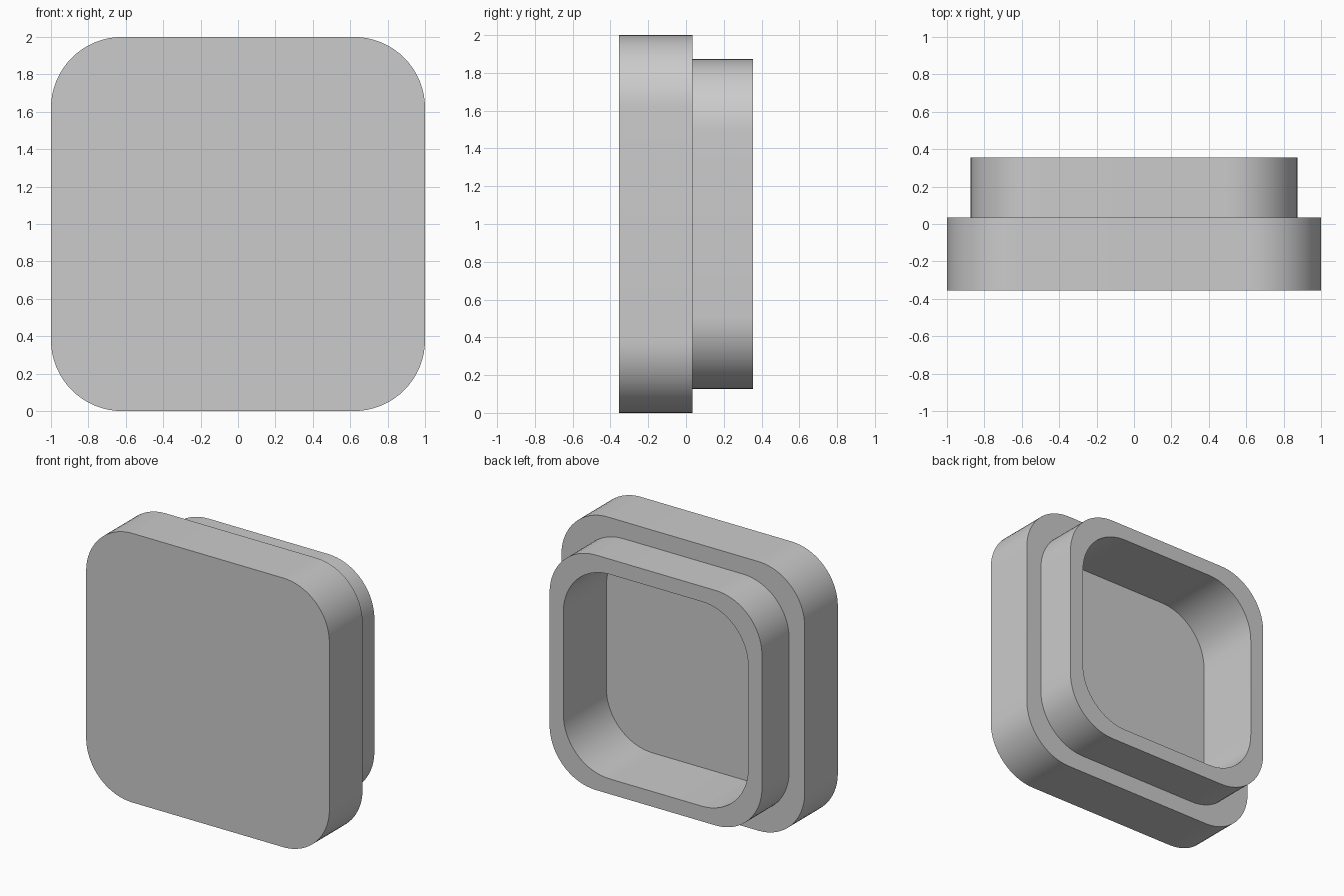
import bpy, bmesh, math

# Remove the default cube
cube = bpy.data.objects.get("Cube")
if cube:
    bpy.data.objects.remove(cube, do_unlink=True)

# Single plain grey
grey = bpy.data.materials.new("light_grey")
grey.use_nodes = True
colour = (0.6, 0.6, 0.6, 1)
grey.diffuse_color = colour
grey.node_tree.nodes["Principled BSDF"].inputs["Base Color"].default_value = colour

RADIUS = 0.38    # every outline shares the same corner radius
STEPS = 16       # segments per rounded corner


def rounded_square(bm, half, y):
    """Ring of vertices: a rounded square facing along y, centred at z = 1."""
    c = half - RADIUS
    ring = []
    for quarter, (sx, sz) in enumerate([(1, 1), (-1, 1), (-1, -1), (1, -1)]):
        for i in range(STEPS + 1):
            a = (quarter + i / STEPS) * math.pi / 2
            ring.append(bm.verts.new((sx * c + RADIUS * math.cos(a), y,
                                      1 + sz * c + RADIUS * math.sin(a))))
    return ring


# Half width and depth of each outline, from the front face to the recess floor
FRONT, STEP, BACK, FLOOR = -0.355, 0.035, 0.355, -0.15
sections = [
    (1.0, FRONT), (1.0, STEP),        # front plate
    (0.873, STEP), (0.873, BACK),     # rear collar
    (0.76, BACK), (0.76, FLOOR),      # recess
]

bm = bmesh.new()
rings = [rounded_square(bm, half, y) for half, y in sections]
for a, b in zip(rings, rings[1:]):
    for i in range(len(a)):
        j = (i + 1) % len(a)
        bm.faces.new((a[i], a[j], b[j], b[i]))
bm.faces.new(rings[0])     # front face
bm.faces.new(rings[-1])    # recess floor
bmesh.ops.recalc_face_normals(bm, faces=bm.faces)

mesh = bpy.data.meshes.new("button_cap")
bm.to_mesh(mesh)
bm.free()
mesh.materials.append(grey)
cap = bpy.data.objects.new("button_cap", mesh)
bpy.context.collection.objects.link(cap)

# Smooth corners, sharp rims
bpy.ops.object.select_all(action="DESELECT")
cap.select_set(True)
bpy.context.view_layer.objects.active = cap
bpy.ops.object.shade_smooth_by_angle(angle=math.radians(30))
